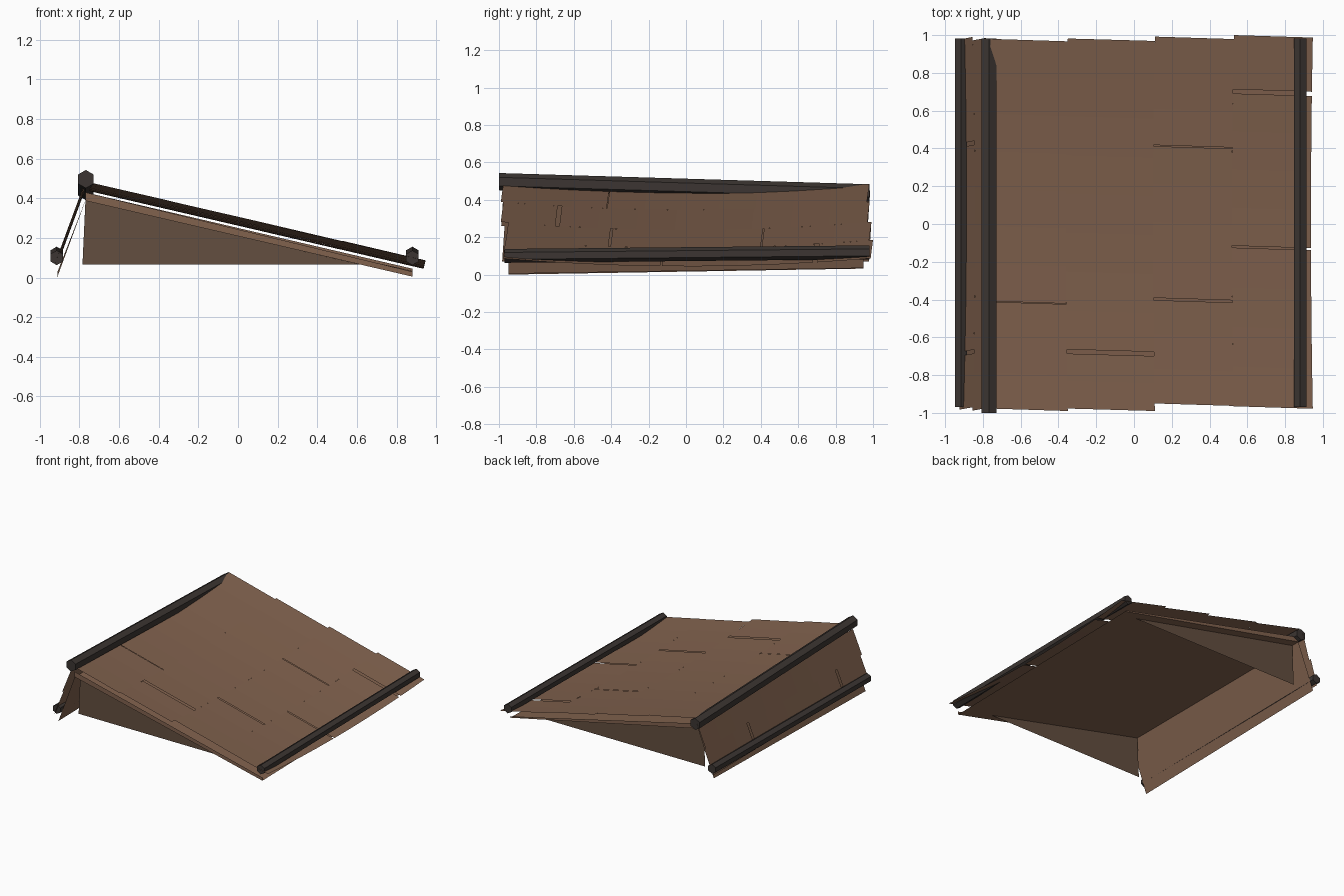
import bpy, bmesh, math
from mathutils import Vector

if "Cube" in bpy.data.objects:
    bpy.data.objects.remove(bpy.data.objects["Cube"])


def material(name, rgb):
    m = bpy.data.materials.new(name)
    m.diffuse_color = (*rgb, 1)
    m.use_nodes = True
    m.node_tree.nodes["Principled BSDF"].inputs["Base Color"].default_value = m.diffuse_color
    return m


PLANK = material("plank_brown", (0.22, 0.122, 0.076))
BEAM = material("dark_timber", (0.045, 0.036, 0.032))
WALL = material("gable_brown", (0.125, 0.077, 0.05))


def make(name, bm, mat):
    me = bpy.data.meshes.new(name)
    bm.to_mesh(me)
    bm.free()
    me.materials.append(mat)
    ob = bpy.data.objects.new(name, me)
    bpy.context.collection.objects.link(ob)


def face(name, pts, mat):
    bm = bmesh.new()
    bm.faces.new([bm.verts.new(p) for p in pts])
    make(name, bm, mat)


def roof(name, top, foot, rows, sag, flip, steps):
    """Sagging shingle rows between two (x, z) points, split at steps (0..1).
    Each row: front y, back y, list of (slit y, slit width)."""
    top, foot = Vector(top), Vector(foot)
    d = (foot - top).normalized()
    n = Vector((-d.y, d.x))
    if n.y < 0:
        n = -n
    bm = bmesh.new()

    def vert(t, y):
        p = top.lerp(foot, t) - n * sag * max(0, 1 - y * y)
        return bm.verts.new((p.x, y, p.y))

    for (y0, y1, slits), t0, t1 in zip(rows, steps, steps[1:]):
        edges = [y0]
        for y, w in sorted(slits):
            edges += [y - w / 2, y + w / 2]
        edges.append(y1)
        for a, b in zip(edges[::2], edges[1::2]):
            k = max(2, round((b - a) / 0.2))
            ys = [a + (b - a) * j / k for j in range(k + 1)]
            upper = [vert(t0, y) for y in ys]
            lower = [vert(t1, y - 0.013) for y in ys]
            for j in range(k):
                q = [upper[j], lower[j], lower[j + 1], upper[j + 1]]
                bm.faces.new(q[::-1] if flip else q)
    make(name, bm, PLANK)


def beam(name, a, b, r):
    """Six-sided log with a point facing up."""
    bm = bmesh.new()
    rings = []
    for c in (a, b):
        rings.append([bm.verts.new((c[0] + r * math.sin(k * math.pi / 3), c[1],
                                    c[2] + r * math.cos(k * math.pi / 3)))
                      for k in range(6)])
    for k in range(6):
        m = (k + 1) % 6
        bm.faces.new((rings[0][k], rings[0][m], rings[1][m], rings[1][k]))
    bm.faces.new(rings[0])
    bm.faces.new(rings[1])
    bmesh.ops.recalc_face_normals(bm, faces=bm.faces[:])
    make(name, bm, BEAM)


# Outer plank layers
roof("long_slope_planks", (-0.76, 0.485), (0.947, 0.088), [
    (-0.977, 0.98, [(-0.41, 0.003)]),
    (-0.977, 0.982, [(-0.675, 0.022)]),
    (-0.95, 0.992, [(-0.397, 0.012), (0.415, 0.006)]),
    (-0.965, 1.0, [(-0.12, 0.01), (0.702, 0.022)]),
], 0.045, False, [0, 0.24, 0.51, 0.755, 1])
roof("steep_slope_planks", (-0.785, 0.45), (-0.925, 0.07), [
    (-0.975, 0.985, []),
    (-0.97, 0.99, [(-0.675, 0.02), (0.43, 0.02)]),
], 0.015, True, [0, 0.5, 1])

# Inner lining sheets
F, B = -0.95, 0.95
face("long_slope_lining", [(-0.77, F, 0.388), (0.88, F, 0.005),
                           (0.88, B, 0.035), (-0.77, B, 0.39)], PLANK)
face("steep_slope_lining", [(-0.77, F, 0.388), (-0.77, B, 0.39),
                            (-0.91, B, 0.032), (-0.913, F, 0.0)], PLANK)

# Edge boards of the lining above each gable
face("front_edge_board", [(-0.77, F, 0.388), (0.88, F, 0.005),
                          (0.88, F, 0.03), (-0.77, F, 0.43)], PLANK)
face("back_edge_board", [(-0.77, B, 0.39), (-0.77, B, 0.43),
                         (0.88, B, 0.045), (0.88, B, 0.035)], PLANK)

# Gable walls
face("front_gable", [(-0.785, -0.88, 0.065), (0.62, -0.88, 0.065),
                     (-0.77, -0.88, 0.389)], WALL)
face("back_gable", [(-0.785, 0.88, 0.065), (-0.77, 0.88, 0.39),
                    (0.72, 0.88, 0.065)], WALL)

# Ridge and eave logs
beam("ridge_beam", (-0.768, -1.0, 0.497), (-0.768, 0.982, 0.437), 0.046)
beam("long_eave_beam", (0.88, -0.97, 0.1), (0.88, 0.982, 0.119), 0.037)
beam("steep_eave_beam", (-0.915, -0.97, 0.1), (-0.915, 0.982, 0.119), 0.037)
